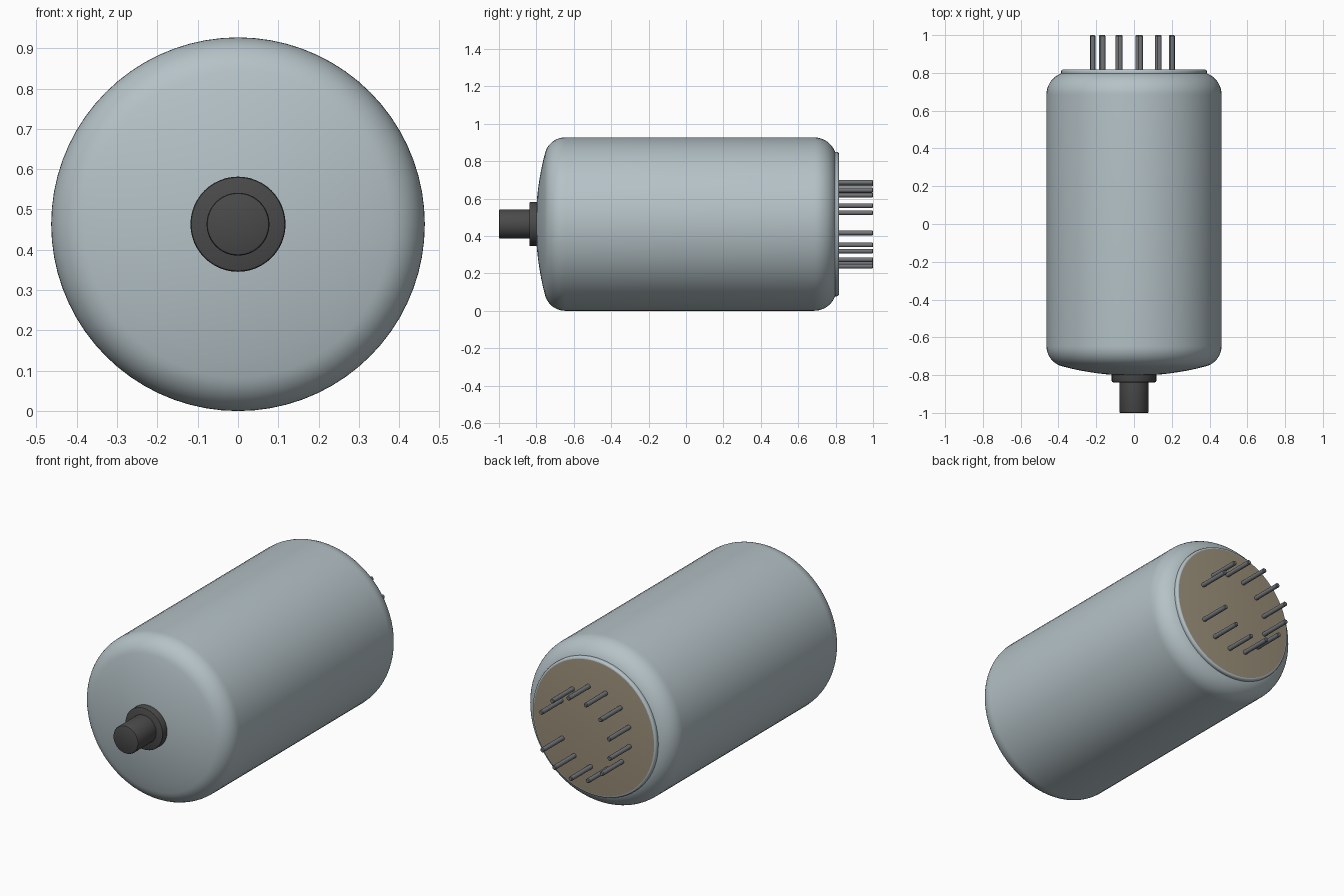
import bpy, bmesh, math
from mathutils import Matrix, Vector

if "Cube" in bpy.data.objects:
    bpy.data.objects.remove(bpy.data.objects["Cube"])

R = 0.4635          # envelope radius, also the height of the axis


def material(name, rgb, rough=0.5):
    m = bpy.data.materials.new(name)
    m.use_nodes = True
    m.diffuse_color = (*rgb, 1)
    bsdf = m.node_tree.nodes["Principled BSDF"]
    bsdf.inputs["Base Color"].default_value = (*rgb, 1)
    bsdf.inputs["Roughness"].default_value = rough
    return m


GLASS = material("pale blue grey", (0.46, 0.54, 0.57))
DARK = material("charcoal", (0.068, 0.068, 0.068))
TAN = material("tan", (0.33, 0.28, 0.195))
METAL = material("pin grey", (0.17, 0.18, 0.195))


def lathe(name, profile, mats, segs=72, x=0.0, z=R, smooth=35):
    """Spin (radius, y) points around the y axis; radius 0 closes an end."""
    bm = bmesh.new()
    verts = [bm.verts.new((r, y, 0)) for r, y in profile]
    edges = [bm.edges.new(pair) for pair in zip(verts, verts[1:])]
    bmesh.ops.spin(bm, geom=verts + edges, cent=(0, 0, 0), axis=(0, 1, 0),
                   angle=2 * math.pi, steps=segs, use_merge=True)
    bmesh.ops.remove_doubles(bm, verts=bm.verts, dist=1e-5)
    bmesh.ops.recalc_face_normals(bm, faces=bm.faces)
    bmesh.ops.transform(bm, matrix=Matrix.Translation((x, 0, z)), verts=bm.verts)
    me = bpy.data.meshes.new(name)
    bm.to_mesh(me)
    bm.free()
    ob = bpy.data.objects.new(name, me)
    bpy.context.collection.objects.link(ob)
    for m in mats:
        me.materials.append(m)
    bpy.ops.object.select_all(action='DESELECT')
    ob.select_set(True)
    bpy.context.view_layer.objects.active = ob
    bpy.ops.object.shade_smooth_by_angle(angle=math.radians(smooth))
    return ob


def arc(cr, cy, rad, a0, a1, n):
    """Arc points; angle 0 points outward, 90 points to +y."""
    return [(cr + rad * math.cos(math.radians(a0 + (a1 - a0) * i / n)),
             cy + rad * math.sin(math.radians(a0 + (a1 - a0) * i / n)))
            for i in range(n + 1)]


# Envelope: shallow front dome, rounded shoulders, straight wall
dome = [(0.38 * i / 8, -0.803 + 0.049 * (i / 8) ** 2) for i in range(8)]
front_shoulder = arc(R - 0.111, -0.646, 0.111, -75.5, 0, 10)
back_shoulder = arc(R - 0.12, 0.685, 0.12, 0, 90, 12)
lathe("envelope", dome + front_shoulder + back_shoulder + [(0, 0.805)], [GLASS])

# Base disc: pale rounded rim with a tan end face
base = lathe("base_disc", [(0, 0.78), (0.386, 0.78), (0.386, 0.805)]
             + arc(0.374, 0.806, 0.012, 5, 90, 5) + [(0, 0.818)], [GLASS, TAN])
for face in base.data.polygons:
    if face.normal.y > 0.99:
        face.material_index = 1

# Front terminal: collar and stub with softened edges
lathe("terminal_collar", [(0, -0.838), (0.112, -0.838), (0.116, -0.836),
                          (0.118, -0.832), (0.118, -0.785), (0, -0.785)], [DARK], 48)
lathe("terminal_stub", [(0, -1.0), (0.072, -1.0), (0.076, -0.998),
                        (0.078, -0.994), (0.078, -0.83), (0, -0.83)], [DARK], 48)

# Contact pins: thirteen positions on a ring, the one at the left side empty
for k in range(1, 13):
    a = math.radians(360 / 13 * k - 1.8)
    lathe(f"contact_pin_{k}", [(0, 0.81), (0.0125, 0.81), (0.0125, 0.996),
                               (0.009, 1.0), (0, 1.0)], [METAL], 16,
          x=0.226 * math.cos(a), z=R + 0.226 * math.sin(a), smooth=30)
